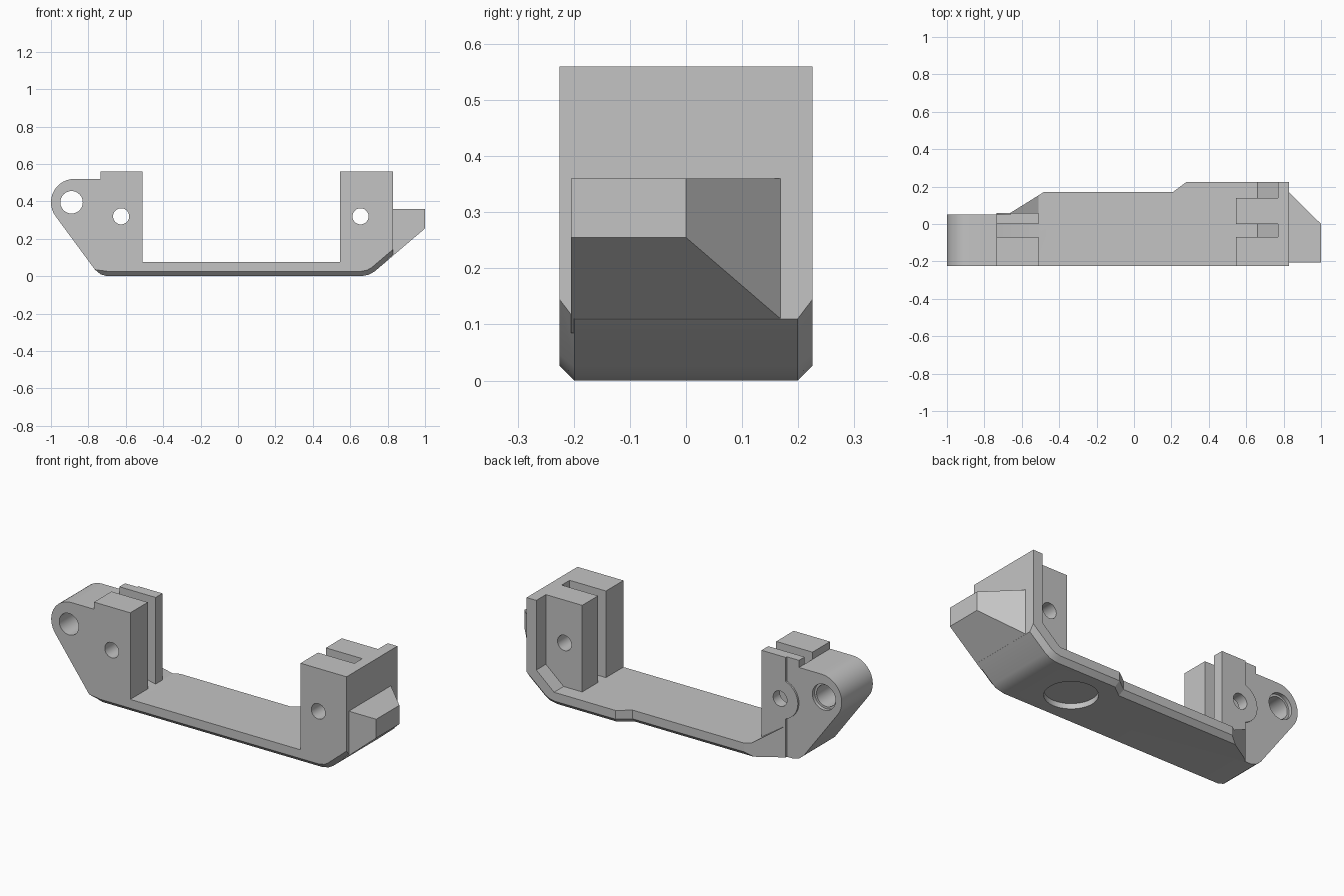
import bpy, bmesh
from math import sin, cos, radians
from mathutils import Vector

if "Cube" in bpy.data.objects:
    bpy.data.objects.remove(bpy.data.objects["Cube"], do_unlink=True)

grey = bpy.data.materials.new("plain_grey")
grey.use_nodes = True
colour = (0.55, 0.55, 0.55, 1)
grey.diffuse_color = colour
grey.node_tree.nodes["Principled BSDF"].inputs["Base Color"].default_value = colour


def prism(name, pts, lo, hi, axis="y"):
    """Extrude an xz outline along y, or an xy outline along z."""
    def place(p, d):
        return (p[0], d, p[1]) if axis == "y" else (p[0], p[1], d)
    bm = bmesh.new()
    a = [bm.verts.new(place(p, lo)) for p in pts]
    b = [bm.verts.new(place(p, hi)) for p in pts]
    bm.faces.new(a)
    bm.faces.new(b[::-1])
    for i in range(len(pts)):
        j = (i + 1) % len(pts)
        bm.faces.new((a[i], b[i], b[j], a[j]))
    bmesh.ops.recalc_face_normals(bm, faces=bm.faces)
    me = bpy.data.meshes.new(name)
    bm.to_mesh(me)
    bm.free()
    me.materials.append(grey)
    ob = bpy.data.objects.new(name, me)
    bpy.context.collection.objects.link(ob)
    return ob


def arc(cx, cy, r, start=0, end=360, n=40):
    steps = n if end - start == 360 else n + 1
    angles = [radians(start + (end - start) * i / n) for i in range(steps)]
    return [(cx + r * cos(t), cy + r * sin(t)) for t in angles]


def combine(target, other, operation):
    mod = target.modifiers.new("combine", "BOOLEAN")
    mod.object = other
    mod.operation = operation
    mod.solver = "EXACT"
    bpy.context.view_layer.objects.active = target
    bpy.ops.object.modifier_apply(modifier=mod.name)
    bpy.data.objects.remove(other, do_unlink=True)


# Main body: side outline trimmed by the plan outline
ring = arc(-0.875, 0.395, 0.125, 90, 217, 18)
outline = ring + [(-0.765, 0.035), (-0.735, 0.01), (-0.70, 0),
                  (0.66, 0), (0.70, 0.008), (0.73, 0.025), (0.83, 0.11),
                  (0.83, 0.56), (0.545, 0.56), (0.545, 0.075),
                  (-0.51, 0.075), (-0.51, 0.56), (-0.735, 0.56), (-0.735, 0.52)]
body = prism("bracket_body", outline, -0.3, 0.3)
plan = [(-1.1, -0.225), (0.9, -0.225), (0.9, 0.225), (0.28, 0.225),
        (0.21, 0.172), (-0.48, 0.172), (-0.66, 0.06), (-0.66, 0.05), (-1.1, 0.05)]
combine(body, prism("plan_trim", plan, -0.1, 0.8, "z"), "INTERSECT")

# Chamfer along the lower front and back edges
bm = bmesh.new()
bm.from_mesh(body.data)
bm.normal_update()
chosen = []
for e in bm.edges:
    if len(e.link_faces) != 2:
        continue
    low, side = sorted((f.normal for f in e.link_faces), key=lambda n: n.z)
    mid = (e.verts[0].co + e.verts[1].co) / 2
    if low.z < -0.5 and low.x > -0.6 and abs(side.z) < 0.1 and abs(side.y) > 0.3:
        if mid.y < 0 or mid.x > -0.5:
            chosen.append(e)
bmesh.ops.bevel(bm, geom=chosen, offset=0.026, segments=1, affect="EDGES")
bm.to_mesh(body.data)
bm.free()

# End stop with a sloping underside and a slanted back corner
stop = prism("end_stop", [(0.8, 0.36), (1, 0.36), (1, 0.255), (0.8, 0.085)], -0.205, 0.3)
stop_plan = [(0.7, -0.3), (1.1, -0.3), (1.1, -0.1), (1, 0), (0.83, 0.168), (0.7, 0.168)]
combine(stop, prism("stop_trim", stop_plan, -0.1, 0.8, "z"), "INTERSECT")
combine(body, stop, "UNION")

# Slots, back pocket and the small ramp, all with a sloping inner end
right_gap = [(0.5, 0.8), (0.5, 0.075), (0.66, 0.075), (0.77, 0.17), (0.77, 0.8)]
left_gap = [(-0.45, 0.8), (-0.45, 0.075), (-0.51, 0.075), (-0.735, 0.12), (-0.735, 0.8)]
ramp_gap = [(-0.45, 0.8), (-0.45, 0.075), (-0.51, 0.075), (-0.665, 0.18), (-0.665, 0.8)]
for name, shape, lo, hi in (("right_slot", right_gap, -0.07, 0),
                            ("right_pocket", right_gap, 0.14, 0.4),
                            ("left_slot", left_gap, -0.07, 0),
                            ("ramp_space", ramp_gap, 0.06, 0.4)):
    combine(body, prism(name, shape, lo, hi), "DIFFERENCE")

# Round boss behind the left pin hole
combine(body, prism("boss", arc(-0.625, 0.32, 0.11), 0.03, 0.06), "UNION")

# Pin holes, pivot hole with counterbore, and the recess underneath
for x, z, r, lo in ((-0.89, 0.395, 0.06, -0.4), (-0.89, 0.395, 0.072, 0.03),
                    (-0.625, 0.32, 0.043, -0.4), (0.655, 0.32, 0.043, -0.4)):
    combine(body, prism("hole", arc(x, z, r), lo, 0.4), "DIFFERENCE")
combine(body, prism("recess", arc(0.4, 0, 0.134), -0.1, 0.03, "z"), "DIFFERENCE")

# Smooth the curved faces, keep the edges sharp
bpy.ops.object.select_all(action="DESELECT")
body.select_set(True)
bpy.context.view_layer.objects.active = body
bpy.ops.object.shade_smooth_by_angle(angle=radians(25))
